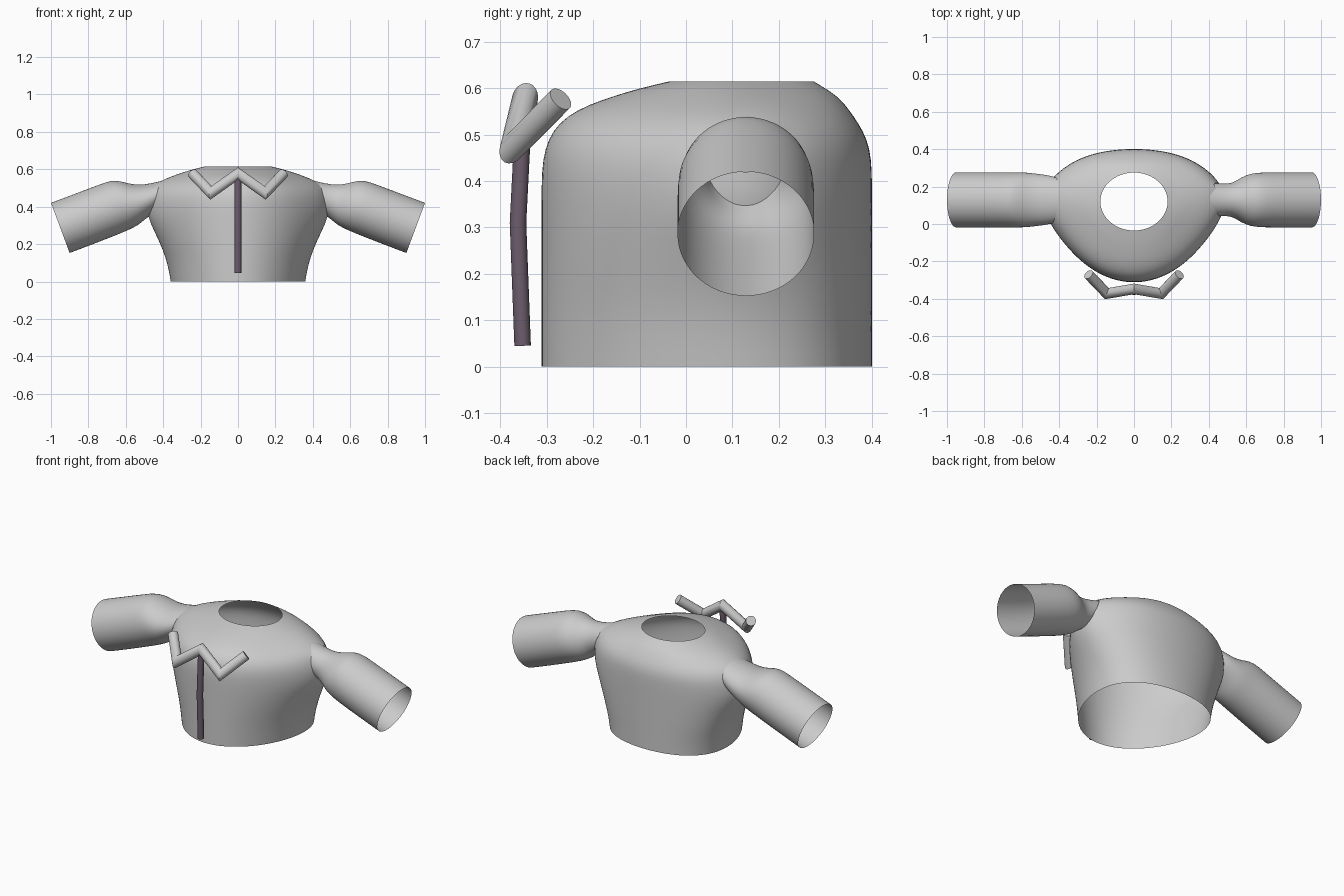
import bpy
import bmesh
import math
from mathutils import Vector

if "Cube" in bpy.data.objects:
    bpy.data.objects.remove(bpy.data.objects["Cube"])


def material(name, rgb):
    m = bpy.data.materials.new(name)
    m.diffuse_color = (*rgb, 1)
    m.use_nodes = True
    m.node_tree.nodes["Principled BSDF"].inputs["Base Color"].default_value = m.diffuse_color
    return m


GREY = material("light grey cloth", (0.6, 0.6, 0.6))
MAUVE = material("dark mauve", (0.15, 0.11, 0.15))


def loft(name, rings, mat, caps=False, drop=None, smooth=0):
    """Skin a list of equal rings; drop(centre) removes faces for openings."""
    bm = bmesh.new()
    vs = [[bm.verts.new(p) for p in ring] for ring in rings]
    n = len(vs[0])
    for a, b in zip(vs, vs[1:]):
        for i in range(n):
            j = (i + 1) % n
            bm.faces.new((a[i], a[j], b[j], b[i]))
    if caps:
        bm.faces.new(vs[0])
        bm.faces.new(vs[-1])
    bmesh.ops.recalc_face_normals(bm, faces=bm.faces)
    if drop:
        gone = [f for f in bm.faces if drop(f.calc_center_median())]
        bmesh.ops.delete(bm, geom=gone, context='FACES')
    me = bpy.data.meshes.new(name)
    bm.to_mesh(me)
    bm.free()
    me.materials.append(mat)
    ob = bpy.data.objects.new(name, me)
    bpy.context.collection.objects.link(ob)
    bpy.ops.object.select_all(action='DESELECT')
    ob.select_set(True)
    bpy.context.view_layer.objects.active = ob
    bpy.ops.object.shade_smooth_by_angle(angle=math.radians(40))
    if smooth:
        ob.modifiers.new("smooth", 'SUBSURF').levels = smooth
        ob.modifiers["smooth"].render_levels = smooth
    return ob


def pipe(name, pts, r, mat, sides=20):
    """Round rod with mitred bends and flat ends."""
    pts = [Vector(p) for p in pts]
    dirs = [(b - a).normalized() for a, b in zip(pts, pts[1:])]
    u = dirs[0].orthogonal().normalized()
    v = dirs[0].cross(u)
    angles = [2 * math.pi * i / sides for i in range(sides)]
    rings = [[pts[0] + r * (math.cos(a) * u + math.sin(a) * v) for a in angles]]
    for i, d in enumerate(dirs):
        t = d + dirs[i + 1] if i + 1 < len(dirs) else d
        p = pts[i + 1]
        rings.append([q + d * ((p - q).dot(t) / d.dot(t)) for q in rings[-1]])
    return loft(name, rings, mat, caps=True)


# Torso: height, half width, armpit bulge, front y, back y, backward lean of sides
SECTIONS = [
    (0.00, .36, .000, -.312, .401, .075),
    (0.06, .37, .000, -.312, .401, .075),
    (0.13, .388, .000, -.312, .401, .08),
    (0.20, .41, .005, -.312, .401, .08),
    (0.28, .43, .024, -.312, .401, .08),
    (0.35, .442, .043, -.312, .401, .08),
    (0.42, .442, .045, -.312, .401, .08),
    (0.47, .43, .045, -.305, .397, .08),
    (0.51, .40, .055, -.287, .381, .08),
    (0.54, .355, .055, -.257, .361, .075),
    (0.565, .305, .045, -.21, .343, .06),
    (0.585, .262, .028, -.15, .323, .04),
    (0.60, .23, .010, -.10, .30, .015),
    (0.615, .18, .000, -.035, .275, .00),
]
rings = []
for z, a, bulge, y0, y1, lean in SECTIONS:
    ring = []
    for i in range(64):
        t = 2 * math.pi * i / 64
        c, s = math.cos(t), math.sin(t)
        ring.append((a * c + math.copysign(bulge * abs(c) ** 8, c),
                     (y0 + y1) / 2 + (y1 - y0) / 2 * s + lean * c * c, z))
    rings.append(ring)
loft("shirt_body", rings, GREY, smooth=1,
     drop=lambda c: abs(c.x) > .37 and .40 < c.z < .50 and abs(c.y - .13) < .08)

# Sleeves: top x, top z, bottom x, bottom z, half depth right, half depth left
SLEEVE = [
    (1.00, .421, .90, .152, .148, .148),
    (.87, .470, .77, .201, .148, .148),
    (.74, .519, .645, .250, .148, .148),
    (.67, .545, .585, .275, .143, .148),
    (.615, .533, .54, .297, .122, .147),
    (.56, .518, .51, .321, .092, .142),
    (.50, .518, .478, .347, .085, .137),
    (.43, .532, .44, .375, .09, .127),
    (.36, .553, .42, .40, .085, .11),
]
for side, name in ((1, "right_sleeve"), (-1, "left_sleeve")):
    rings = []
    for tx, tz, bx, bz, dr, dl in SLEEVE:
        depth = dr if side > 0 else dl
        ring = []
        for i in range(36):
            t = 2 * math.pi * i / 36
            k = math.sin(t) / 2
            ring.append((side * ((tx + bx) / 2 + (tx - bx) * k),
                         .129 + depth * math.cos(t),
                         (tz + bz) / 2 + (tz - bz) * k))
        rings.append(ring)
    loft(name, rings, GREY, smooth=1)

# Zigzag collar rod and the front closure strip below it
half = [(.243, -.27, .577), (.145, -.372, .474)]
pipe("collar", [(-x, y, z) for x, y, z in half] + [(0, -.347, .577)] + half[::-1],
     .028, GREY)
pipe("front_strip", [(0, -.352, .045), (0, -.362, .31), (0, -.349, .565)], .018, MAUVE)
